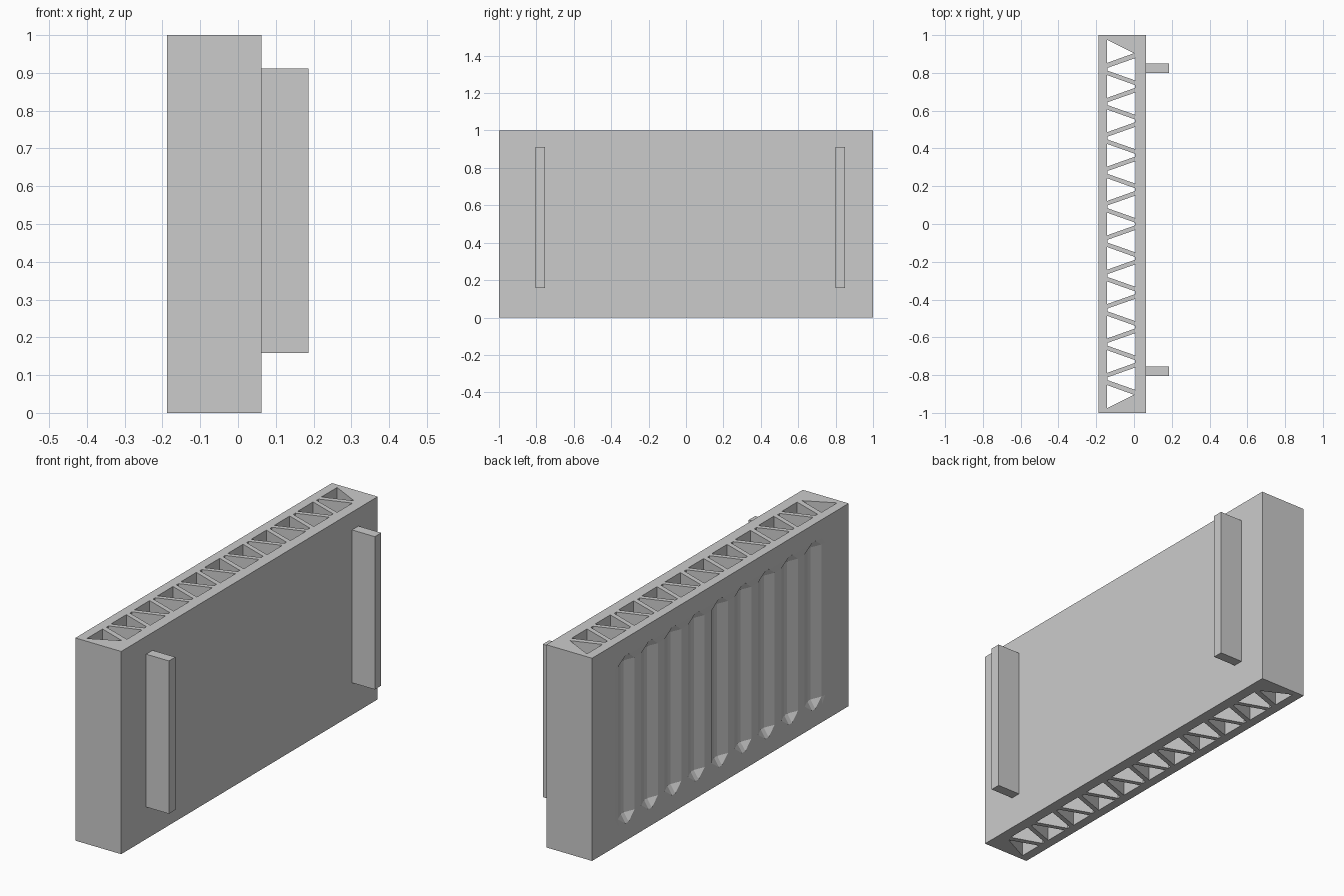
import bpy, bmesh

if "Cube" in bpy.data.objects:
    bpy.data.objects.remove(bpy.data.objects["Cube"])

X0, X1 = -0.1875, 0.0625
PITCH = 0.182


def make_object(name, bm):
    bmesh.ops.recalc_face_normals(bm, faces=bm.faces[:])
    mesh = bpy.data.meshes.new(name)
    bm.to_mesh(mesh)
    bm.free()
    obj = bpy.data.objects.new(name, mesh)
    bpy.context.collection.objects.link(obj)
    return obj


def loft(bm, sections):
    """Skin a row of matching closed loops and cap both ends."""
    rings = [[bm.verts.new(p) for p in s] for s in sections]
    n = len(rings[0])
    for a, b in zip(rings, rings[1:]):
        for i in range(n):
            j = (i + 1) % n
            bm.faces.new((a[i], a[j], b[j], b[i]))
    bm.faces.new(rings[0])
    bm.faces.new(rings[-1][::-1])


def prism(bm, pts, z0, z1):
    loft(bm, [[(x, y, z) for x, y in pts] for z in (z0, z1)])


def block(name, x0, x1, y0, y1, z0, z1):
    bm = bmesh.new()
    prism(bm, [(x0, y0), (x1, y0), (x1, y1), (x0, y1)], z0, z1)
    return make_object(name, bm)


def cut(target, cutter):
    cutter.hide_render = True
    mod = target.modifiers.new(cutter.name, 'BOOLEAN')
    mod.operation = 'DIFFERENCE'
    mod.solver = 'EXACT'
    mod.object = cutter
    bpy.context.view_layer.objects.active = target
    bpy.ops.object.modifier_apply(modifier=mod.name)
    bpy.data.objects.remove(cutter)


# main panel
panel = block("wall_panel", X0, X1, -1, 1, 0, 1)

# triangular through-channels forming the truss core
bm = bmesh.new()
XL, XR = -0.142, 0.009
for k in range(-5, 6):
    y = k * PITCH
    if abs(k) == 5:
        s = 1 if k > 0 else -1
        pts = [(XL, s * 0.975), (XL, s * 0.853), (0.0, s * 0.904)]
    else:
        pts = [(XL, y - 0.06), (0.004, y - 0.008), (0.004, y + 0.008), (XL, y + 0.06)]
    prism(bm, pts, -0.1, 1.1)
for k in range(10):
    y = (k - 4.5) * PITCH
    prism(bm, [(XR, y - 0.06), (XR, y + 0.06), (XL + 0.003, y + 0.008), (XL + 0.003, y - 0.008)], -0.1, 1.1)
cut(panel, make_object("core_cutter", bm))

# corrugated recess on the left face
profile = [(-0.822, -0.001)]
for k in range(9):
    y = (k - 4) * PITCH
    profile += [(y - 0.065, 0.004), (y - 0.012, 0.026), (y + 0.012, 0.026), (y + 0.065, 0.004)]
profile.append((0.822, -0.001))
bm = bmesh.new()
ZL, ZH, CH = 0.085, 0.915, 0.04
loft(bm, [[(-0.25, y, ZL), (X0 - 0.0005, y, ZL), (X0 + d, y, ZL + CH),
           (X0 + d, y, ZH - CH), (X0 - 0.0005, y, ZH), (-0.25, y, ZH)] for y, d in profile])
bmesh.ops.recalc_face_normals(bm, faces=bm.faces[:])
bmesh.ops.triangulate(bm, faces=bm.faces[:])
cut(panel, make_object("recess_cutter", bm))

# upright fins on the right face
for name, y in (("front_fin", -0.805), ("back_fin", 0.8)):
    block(name, X1, 0.1865, y, y + 0.05, 0.158, 0.912)
